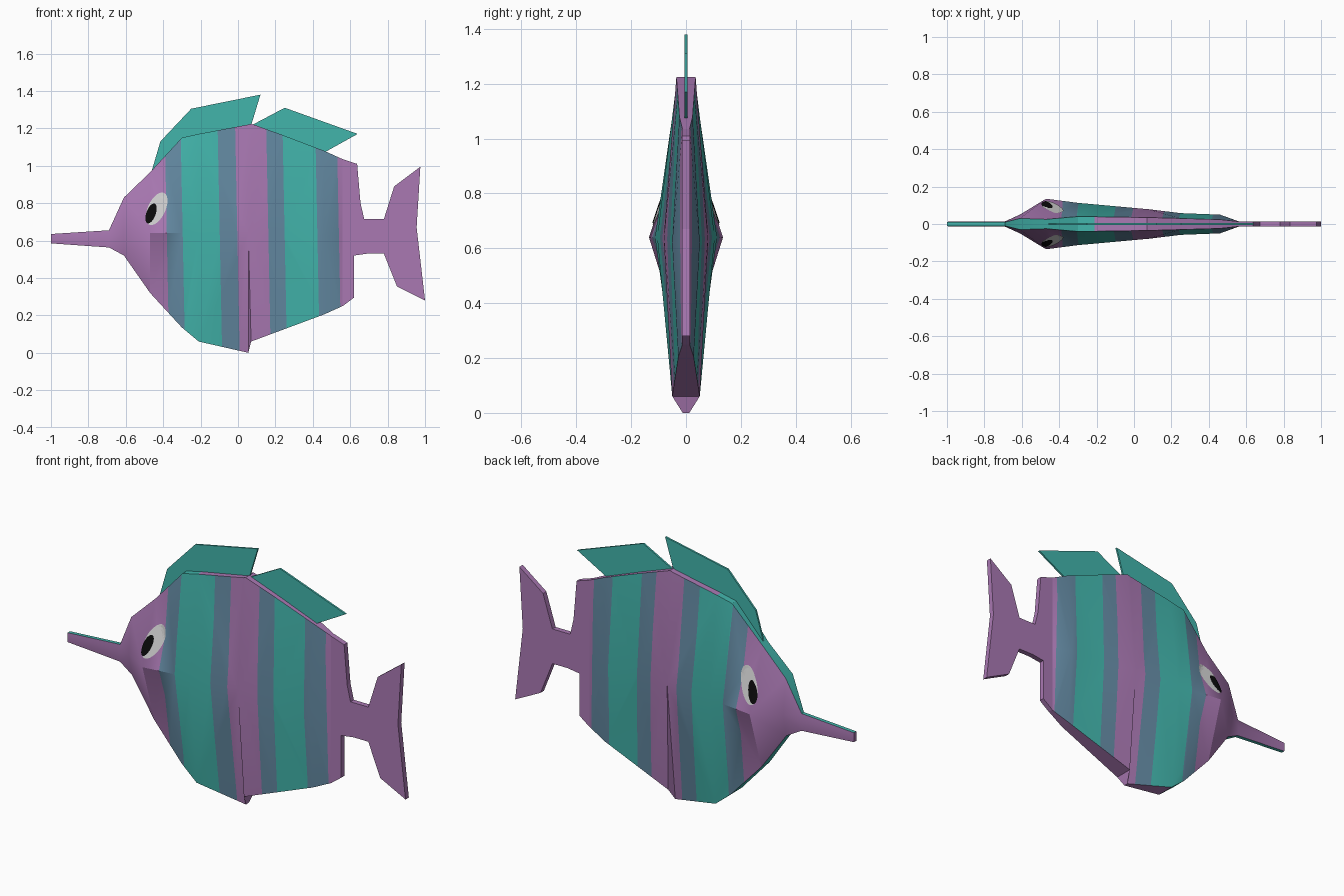
import bpy, bmesh, math
from mathutils import Vector
from mathutils.bvhtree import BVHTree

if "Cube" in bpy.data.objects:
    bpy.data.objects.remove(bpy.data.objects["Cube"])


def mat(name, col):
    m = bpy.data.materials.new(name)
    m.diffuse_color = (*col, 1)
    m.use_nodes = True
    m.node_tree.nodes["Principled BSDF"].inputs["Base Color"].default_value = m.diffuse_color
    return m


purple = mat("purple", (0.40, 0.19, 0.45))
teal = mat("teal", (0.055, 0.46, 0.41))
slate = mat("slate blue", (0.125, 0.25, 0.36))
white = mat("eye white", (0.62, 0.62, 0.62))
black = mat("black", (0.003, 0.003, 0.003))


def finish(bm, name, mats, smooth=False):
    me = bpy.data.meshes.new(name)
    bm.to_mesh(me)
    ob = bpy.data.objects.new(name, me)
    bpy.context.collection.objects.link(ob)
    for m in mats:
        me.materials.append(m)
    if smooth:
        bpy.context.view_layer.objects.active = ob
        ob.select_set(True)
        bpy.ops.object.shade_smooth_by_angle(angle=math.radians(30))
        ob.select_set(False)
    return ob


def plate(name, pts, half, m):
    """Flat outline in xz, thickened along y."""
    bm = bmesh.new()
    f = bm.faces.new([bm.verts.new((x, -half, z)) for x, z in pts])
    r = bmesh.ops.extrude_face_region(bm, geom=[f])
    bmesh.ops.translate(bm, vec=(0, 2 * half, 0),
                        verts=[v for v in r["geom"] if isinstance(v, bmesh.types.BMVert)])
    bmesh.ops.recalc_face_normals(bm, faces=bm.faces)
    bmesh.ops.triangulate(bm, faces=[f for f in bm.faces if len(f.verts) > 4])
    return finish(bm, name, [m])


# body stations: x, z bottom / middle / top, half width bottom / middle / top
stations = [
    (-1.00, .585, .61, .635, .010, .012, .010),
    (-0.69, .563, .61, .655, .010, .014, .010),
    (-0.61, .520, .64, .830, .025, .050, .030),
    (-0.47, .320, .64, .965, .035, .135, .025),
    (-0.30, .135, .64, 1.15, .045, .113, .040),
    (-0.21, .060, .64, 1.17, .050, .105, .039),
    (0.055, .000, .64, 1.22, .012, .081, .035),
    (0.07, .060, .64, 1.225, .050, .080, .035),
    (0.25, .127, .63, 1.16, .040, .058, .030),
    (0.46, .205, .62, 1.08, .028, .050, .024),
    (0.56, .250, .62, 1.035, .013, .014, .013),
]
bm = bmesh.new()
rings = []
for x, zb, zm, zt, b, m, t in stations:
    rings.append([bm.verts.new((x, y, z)) for y, z in
                  ((-t, zt), (-m, zm), (-b, zb), (b, zb), (m, zm), (t, zt))])
for r0, r1 in zip(rings, rings[1:]):
    for i in range(6):
        j = (i + 1) % 6
        f = bm.faces.new((r0[i], r0[j], r1[j], r1[i]))
        if i in (2, 5) and -0.95 < f.calc_center_median().x < -0.2:
            f.material_index = 1          # teal front rim
        elif i in (2, 5):
            f.material_index = 3          # purple rim, no stripes
bm.faces.new(rings[0])
bm.faces.new(rings[-1][::-1])
bmesh.ops.recalc_face_normals(bm, faces=bm.faces)
bmesh.ops.triangulate(bm, faces=bm.faces)
tree = BVHTree.FromBMesh(bm)

# stripes: cut the flanks along slightly leaning planes, then colour each band
TILT = 0.02
cuts = [-.38, -.295, -.097, -.003, .163, .25, .425, .54]
bands = [0, 2, 1, 2, 0, 2, 1, 2, 0]
for c in cuts:
    bmesh.ops.bisect_plane(bm, geom=bm.verts[:] + bm.edges[:] + bm.faces[:],
                           plane_co=(c, 0, 0.6), plane_no=(1, 0, TILT))
for f in bm.faces:
    p = f.calc_center_median()
    if f.material_index == 0:
        f.material_index = bands[sum(p.x + TILT * (p.z - .6) > c for c in cuts)]
    elif f.material_index == 3:
        f.material_index = 0
finish(bm, "body", [purple, teal, slate], smooth=True)

# tail with the flat rear edge of the body
plate("tail", [(.56, .25), (.62, .295), (.62, .52), (.69, .53), (.78, .53), (.85, .355),
               (1.0, .28), (.955, .67), (.975, .995), (.835, .89), (.78, .715),
               (.675, .715), (.655, .80), (.637, 1.01), (.56, 1.035)], .014, purple)

# dorsal fins
plate("front_dorsal_fin", [(-.465, .96), (-.415, 1.13), (-.25, 1.305), (.12, 1.38),
                           (.07, 1.215), (-.30, 1.14)], .005, teal)
plate("rear_dorsal_fin", [(.07, 1.215), (.25, 1.31), (.64, 1.17), (.46, 1.07)], .005, teal)


def eye_disc(name, cx, cz, long, short, lean, side, lift, m):
    """Oval skin draped over the flank."""
    bm = bmesh.new()
    n, k = 24, 6

    def point(r, a):
        u, v = r * short * math.cos(a), r * long * math.sin(a)
        x = cx + u * math.cos(lean) + v * math.sin(lean)
        z = cz - u * math.sin(lean) + v * math.cos(lean)
        hit = tree.ray_cast(Vector((x, side, z)), Vector((0, -side, 0)))[0]
        return bm.verts.new((x, hit.y + side * lift, z))

    mid = point(0, 0)
    loops = [[point(r / k, 2 * math.pi * i / n) for i in range(n)] for r in range(1, k + 1)]
    for i in range(n):
        j = (i + 1) % n
        bm.faces.new((mid, loops[0][i], loops[0][j]))
        for a, b in zip(loops, loops[1:]):
            bm.faces.new((a[i], b[i], b[j], a[j]))
    for f in bm.faces:
        f.normal_update()
        if f.normal.y * side < 0:
            f.normal_flip()
    finish(bm, name, [m])


# eyes on both flanks
for side, label in ((-1, "front"), (1, "back")):
    eye_disc("eye_white_" + label, -.435, .77, .094, .047, math.radians(25), side, .003, white)
    eye_disc("pupil_" + label, -.465, .745, .056, .025, math.radians(20), side, .006, black)
